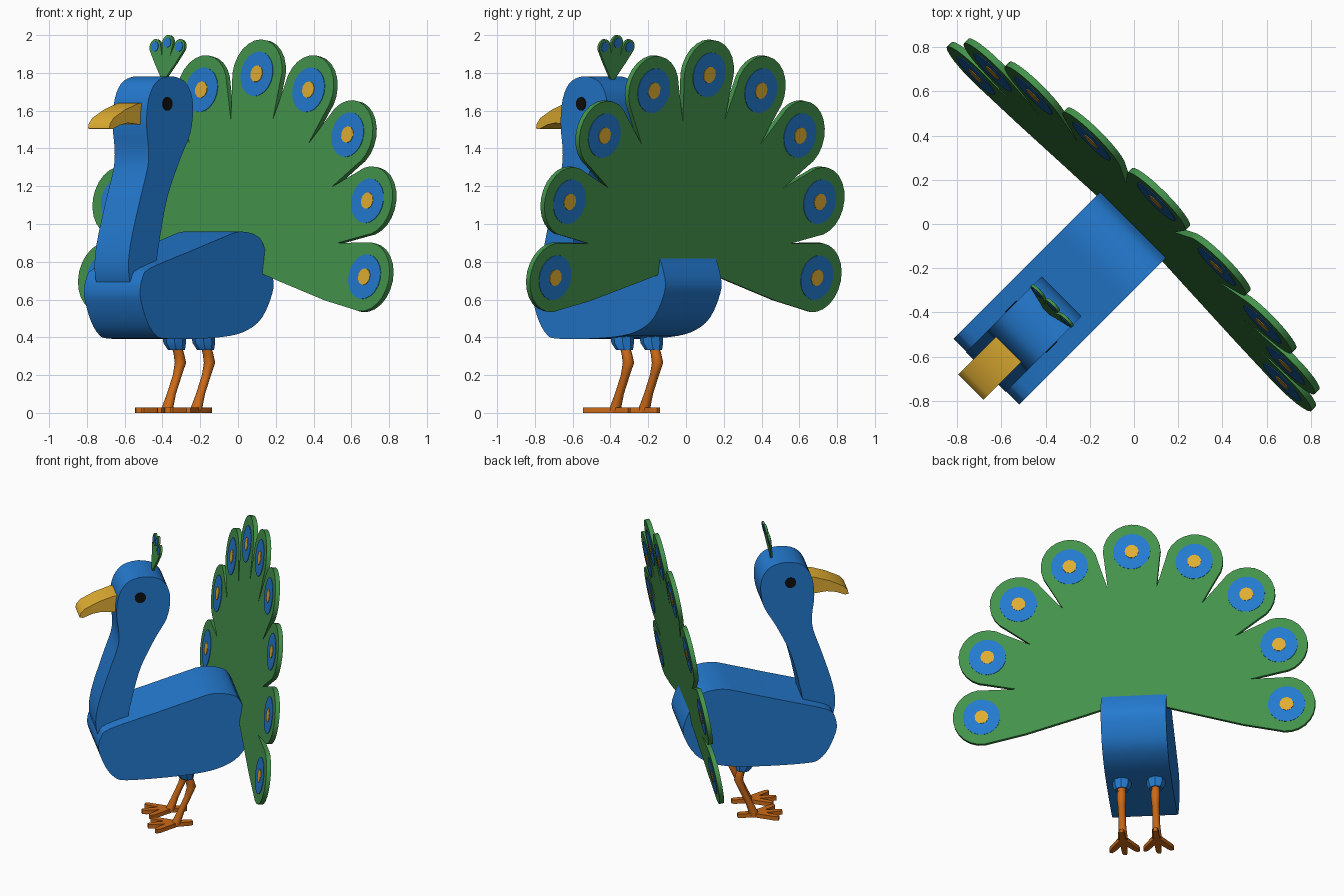
import bpy, bmesh, math
from mathutils import Vector, Matrix

if "Cube" in bpy.data.objects:
    bpy.data.objects.remove(bpy.data.objects["Cube"])

# Local frame: X = forward, Y = the bird's side, Z = up; the bird faces the -x -y corner
TURN = Matrix.Rotation(math.radians(225), 4, 'Z')
X, Y, Z = Vector((1, 0, 0)), Vector((0, 1, 0)), Vector((0, 0, 1))


def srgb(r, g, b):
    lin = [(c / 255 / 12.92) if c < 10 else ((c / 255 + 0.055) / 1.055) ** 2.4 for c in (r, g, b)]
    return (*lin, 1)


def material(name, rgb):
    m = bpy.data.materials.new(name)
    m.diffuse_color = srgb(*rgb)
    m.use_nodes = True
    m.node_tree.nodes["Principled BSDF"].inputs["Base Color"].default_value = m.diffuse_color
    return m


BLUE = material("blue", (36, 122, 208))
GREEN = material("green", (68, 147, 76))
GOLD = material("gold", (224, 174, 50))
ORANGE = material("orange", (204, 106, 24))
BLACK = material("black", (14, 14, 14))


def finish(name, bm, mat, angle=32):
    bmesh.ops.recalc_face_normals(bm, faces=bm.faces)
    for f in bm.faces:
        f.smooth = True
    for e in bm.edges:
        e.smooth = len(e.link_faces) == 2 and e.calc_face_angle(0) < math.radians(angle)
    me = bpy.data.meshes.new(name)
    bm.to_mesh(me)
    bm.free()
    me.materials.append(mat)
    ob = bpy.data.objects.new(name, me)
    ob.matrix_world = TURN
    bpy.context.collection.objects.link(ob)
    return ob


def loft(name, rings, mat, angle=32):
    bm = bmesh.new()
    vs = [[bm.verts.new(p) for p in r] for r in rings]
    n = len(vs[0])
    for a, b in zip(vs, vs[1:]):
        for i in range(n):
            bm.faces.new((a[i], a[(i + 1) % n], b[(i + 1) % n], b[i]))
    bm.faces.new(vs[0])
    bm.faces.new(vs[-1])
    return finish(name, bm, mat, angle)


def prism(name, pts, o, a, b, thick, mat):
    """Flat outline in the a/b plane at o, thickened evenly both ways."""
    o = Vector(o)
    n = a.cross(b).normalized() * thick / 2
    flat = [o + a * p + b * q for p, q in pts]
    return loft(name, [[v - n for v in flat], [v + n for v in flat]], mat)


def smooth_loop(pts, steps=3):
    """Closed Catmull-Rom curve through the points."""
    out, n = [], len(pts)
    for i in range(n):
        p0, p1, p2, p3 = (Vector(pts[(i + k) % n]) for k in (-1, 0, 1, 2))
        for s in range(steps):
            t = s / steps
            out.append(tuple(0.5 * (2 * p1 + (p2 - p0) * t + (2 * p0 - 5 * p1 + 4 * p2 - p3) * t * t
                                    + (3 * p1 - p0 - 3 * p2 + p3) * t ** 3)))
    return out


def circle(r, n, cy=0.0):
    return [(r * math.cos(2 * math.pi * i / n), cy + r * math.sin(2 * math.pi * i / n)) for i in range(n)]


# Body
body = [(.943, .65), (.925, .715), (.87, .765), (.57, .855), (.345, .922), (.195, .96), (.06, .934),
        (.008, .865), (-.052, .716), (-.044, .626), (.03, .504), (.135, .44), (.27, .408), (.493, .393),
        (.756, .393), (.83, .414), (.89, .483), (.935, .59)]
prism("body", smooth_loop(body), (0, 0, 0), X, Z, .42, BLUE)

# Neck and head in one profile
neck = [(.486, 1.475), (.463, 1.6), (.477, 1.69), (.53, 1.757), (.63, 1.782), (.73, 1.757), (.785, 1.69),
        (.808, 1.6), (.81, 1.5), (.797, 1.4), (.803, 1.3), (.86, 1.13), (.933, .89), (.945, .74), (.9, .64),
        (.78, .64), (.725, .865), (.695, 1.0), (.65, 1.156), (.561, 1.342)]
prism("neck_and_head", smooth_loop(neck), (0, 0, 0), X, Z, .254, BLUE)

# Beak
beak = [(.76, 1.642), (.82, 1.64), (.92, 1.607), (1.01, 1.562), (1.038, 1.53), (1.043, 1.505),
        (1.02, 1.502), (.96, 1.525), (.9, 1.535), (.76, 1.52)]
prism("beak", beak, (0, 0, 0), X, Z, .16, GOLD)

# Eyes
for side, label in ((1, "right"), (-1, "left")):
    prism("eye_" + label, circle(.036, 16), (.657, side * .128, 1.636), X, Z, .008, BLACK)


def feather(name, o, up, angle, base, side, r, cy, thick, spots):
    """Teardrop feather with discs showing on both faces."""
    ca, sa = math.cos(angle), math.sin(angle)
    a, b = Y * ca - up * sa, Y * sa + up * ca
    arc = [(r * math.cos(math.radians(d)), cy + r * math.sin(math.radians(d))) for d in range(-15, 196, 15)]
    pts = [(base, 0)] + side + arc + [(-p, q) for p, q in reversed(side)] + [(-base, 0)]
    prism(name, pts, o, a, b, thick, GREEN)
    for k, (sr, n, mat) in enumerate(spots):
        prism(f"{name}_spot_{k + 1}", circle(sr, n, cy), o, a, b, thick + .006 * (k + 1), mat)


# Tail fan: nine feathers, leaning back
lean = math.radians(9.2)
up = Vector((-math.sin(lean), 0, math.cos(lean)))
for i in range(-4, 5):
    feather(f"tail_feather_{i + 5}", (0, 0, .82), up, math.radians(24 * i), .025,
            [(.09, .35), (.155, .72)], .185, .985, .03, [(.12, 20, BLUE), (.045, 10, GOLD)])

# Head crest: three small feathers
lean = math.radians(10)
up = Vector((-math.sin(lean), 0, math.cos(lean)))
for i in (-1, 0, 1):
    feather(f"crest_feather_{i + 2}", (.555, 0, 1.762), up, math.radians(27 * i), .008,
            [(.03, .12)], .041, .2, .014, [(.027, 12, BLUE)])


def ring(u, w, z, r, n):
    return [Vector((u + r * math.cos(2 * math.pi * i / n), w + r * math.sin(2 * math.pi * i / n), z))
            for i in range(n)]


# Legs: blue thigh cuff, bent shank, four toes
for side, label in ((1, "right"), (-1, "left")):
    w = side * .109
    loft("thigh_" + label, [ring(.37, w, .42, .062, 8), ring(.365, w, .37, .06, 8),
                            ring(.352, w, .333, .045, 8)], BLUE)
    path = [(.352, .36, .027), (.333, .31, .028), (.322, .265, .03), (.345, .2, .024),
            (.39, .1, .024), (.425, .012, .032)]
    loft("leg_" + label, [ring(u, w, z, r, 8) for u, z, r in path], ORANGE, 50)
    for k, (deg, length) in enumerate(((0, .18), (32, .17), (-32, .17), (180, .11))):
        t = math.radians(deg)
        d, s = Vector((math.cos(t), math.sin(t), 0)), Vector((-math.sin(t), math.cos(t), 0))
        toe = [(0, -.022), (length * .85, -.018), (length, -.01), (length, .01), (length * .85, .018), (0, .022)]
        prism(f"toe_{label}_{k + 1}", toe, (.425, w, .014), d, s, .028, ORANGE)
